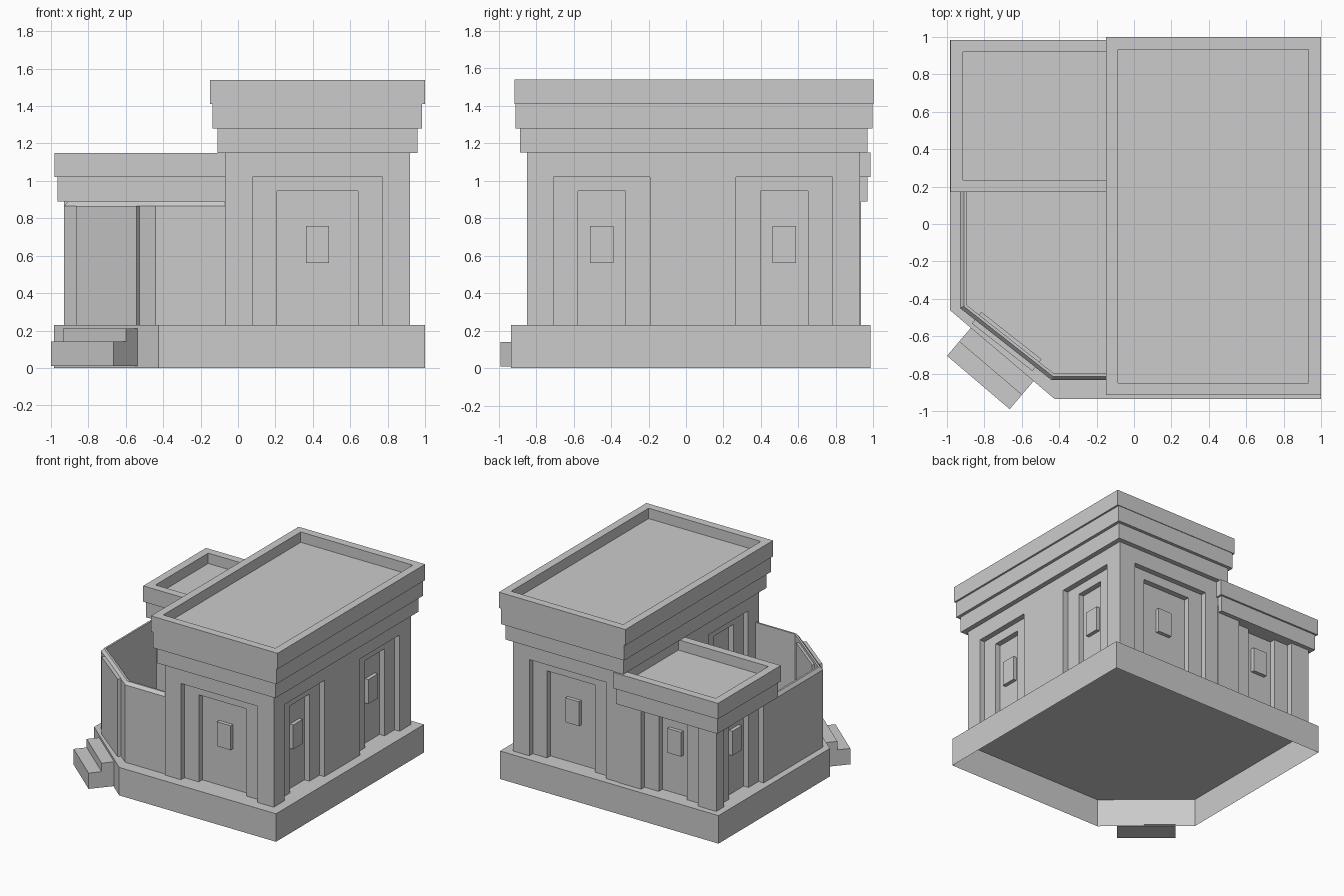
import bpy, bmesh, math
from mathutils import Vector, Matrix

if "Cube" in bpy.data.objects:
    bpy.data.objects.remove(bpy.data.objects["Cube"])


def new_object(name, bm):
    bmesh.ops.recalc_face_normals(bm, faces=bm.faces)
    mesh = bpy.data.meshes.new(name)
    bm.to_mesh(mesh)
    bm.free()
    ob = bpy.data.objects.new(name, mesh)
    bpy.context.collection.objects.link(ob)
    return ob


def box(name, x, y, z, matrix=None):
    bm = bmesh.new()
    bmesh.ops.create_cube(bm, size=1)
    for v in bm.verts:
        v.co = [r[0] + (c + 0.5) * (r[1] - r[0]) for r, c in zip((x, y, z), v.co)]
    if matrix:
        bm.transform(matrix)
    return new_object(name, bm)


def roof(name, x, y, z, rim, depth):
    """Slab with a sunken top inside a rim."""
    ob = box(name, x, y, z)
    bm = bmesh.new()
    bm.from_mesh(ob.data)
    top = max(bm.faces, key=lambda f: f.calc_center_median().z)
    bmesh.ops.inset_region(bm, faces=[top], thickness=rim)
    inner = bmesh.ops.extrude_discrete_faces(bm, faces=[top])["faces"][0]
    for v in inner.verts:
        v.co.z -= depth
    bm.to_mesh(ob.data)
    bm.free()


def cut(body, cutter):
    mod = body.modifiers.new("recess", 'BOOLEAN')
    mod.operation, mod.object, mod.solver = 'DIFFERENCE', cutter, 'EXACT'
    dg = bpy.context.evaluated_depsgraph_get()
    mesh = bpy.data.meshes.new_from_object(body.evaluated_get(dg))
    body.modifiers.clear()
    body.data = mesh
    bpy.data.objects.remove(cutter)


def niche(body, axis, pos, out, centre, outer, inner):
    """Doorway stepped twice into a wall, with a raised window block."""
    def part(name, half, d0, d1, z):
        depth = sorted((pos - out * d0, pos - out * d1))
        side = (centre - half, centre + half)
        return box(name, depth, side, z) if axis == 'x' else box(name, side, depth, z)
    cut(body, part("cutter", outer / 2, -0.1, STEP, (0.1, 1.02)))
    cut(body, part("cutter", inner / 2, -0.1, 2 * STEP, (0.1, 0.945)))
    part("window_block", 0.062, 2 * STEP - 0.03, 2 * STEP + 0.01, (0.56, 0.76))


STEP = 0.045

# plinth, open underneath
bm = bmesh.new()
outline = [(-0.985, -0.46), (-0.425, -0.935), (1, -0.935), (1, 0.985), (-0.985, 0.985)]
low = [bm.verts.new((x, y, 0)) for x, y in outline]
high = [bm.verts.new((x, y, 0.23)) for x, y in outline]
bm.faces.new(high)
for i in range(5):
    j = (i + 1) % 5
    bm.faces.new((low[i], low[j], high[j], high[i]))
new_object("plinth", bm)

# main hall with niches
hall = box("main_hall", (-0.07, 0.92), (-0.85, 0.93), (0.23, 1.16))
for pos, out in ((-0.85, -1), (0.93, 1)):
    niche(hall, 'y', pos, out, 0.425, 0.695, 0.435)
for pos, out, centre in ((0.92, 1, -0.45), (0.92, 1, 0.525), (-0.07, -1, -0.45)):
    niche(hall, 'x', pos, out, centre, 0.515, 0.255)

# main cornice tiers
for i, o in enumerate((0.04, 0.065)):
    z = 1.15 + 0.13 * i
    box("main_cornice", (-0.07 - o, 0.92 + o), (-0.85 - o + 0.005, 0.93 + o), (z, z + 0.13))
roof("main_roof", (-0.15, 1), (-0.915, 1), (1.41, 1.54), 0.093, 0.085)

# side room with niches, cornice and roof
room = box("side_room", (-0.93, -0.04), (0.22, 0.935), (0.23, 0.95))
niche(room, 'y', 0.935, 1, -0.505, 0.515, 0.255)
niche(room, 'y', 0.22, -1, -0.505, 0.515, 0.255)
niche(room, 'x', -0.93, -1, 0.578, 0.515, 0.255)
box("side_cornice", (-0.965, -0.045), (0.185, 0.97), (0.89, 1.02))
roof("side_roof", (-0.98, -0.03), (0.17, 0.985), (1.02, 1.15), 0.093, 0.085)

# courtyard wall swept along its plan, outer top edge bevelled
path = [Vector(p) for p in ((-0.93, 0.25), (-0.93, -0.45), (-0.44, -0.835), (-0.05, -0.835))]
normals = [Vector((-(b - a).y, (b - a).x)).normalized() for a, b in zip(path, path[1:])]
profile = [(0, 0.23), (0, 0.865), (0.02, 0.89), (0.035, 0.89), (0.035, 0.23)]
bm = bmesh.new()
rings = []
for i, p in enumerate(path):
    a, b = normals[max(i - 1, 0)], normals[min(i, 2)]
    mitre = (a + b) / (1 + a.dot(b))
    rings.append([bm.verts.new((*(p + mitre * o), z)) for o, z in profile])
for r, s in zip(rings, rings[1:]):
    for k in range(5):
        m = (k + 1) % 5
        bm.faces.new((r[k], r[m], s[m], s[k]))
bm.faces.new(rings[0])
bm.faces.new(rings[-1])
new_object("courtyard_wall", bm)

# gate slab in the diagonal wall
gate = Matrix.Translation((-0.68, -0.628, 0)) @ Matrix.Rotation(math.radians(-38.2), 4, 'Z')
box("gate", (-0.205, 0.205), (-0.04, 0.04), (0.23, 0.867), gate)

# entrance steps
stair = Matrix.Translation((-0.7025, -0.695, 0)) @ Matrix.Rotation(math.radians(-40.4), 4, 'Z')
box("lower_step", (-0.22, 0.22), (-0.2, -0.1), (0.01, 0.14), stair)
box("upper_step", (-0.22, 0.22), (-0.1, 0.0), (0.01, 0.21), stair)
